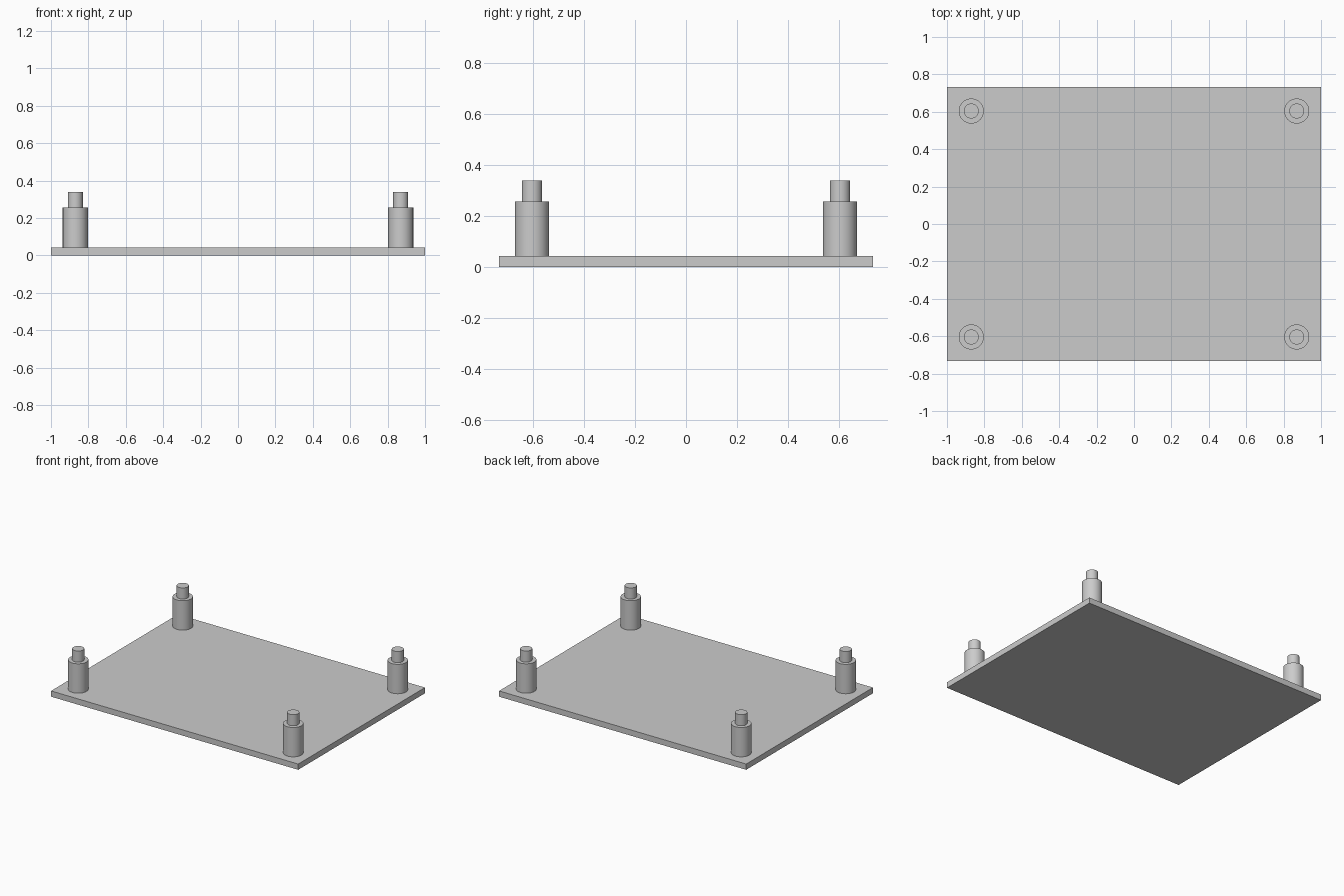
import bpy
import bmesh
import math
from mathutils import Matrix

cube = bpy.data.objects.get("Cube")
if cube:
    bpy.data.objects.remove(cube, do_unlink=True)

LENGTH, WIDTH, THICKNESS = 2.0, 1.465, 0.042
POST_X, POST_Y = 0.87, 0.604
POST_RADIUS, PIN_RADIUS = 0.067, 0.04
SHOULDER_Z, TOP_Z = 0.257, 0.338
SIDES = 48

grey = bpy.data.materials.new("plain grey")
grey.use_nodes = True
colour = (0.6, 0.6, 0.6, 1)
grey.diffuse_color = colour
grey.node_tree.nodes["Principled BSDF"].inputs["Base Color"].default_value = colour


def make_object(name, bm, location=(0, 0, 0)):
    mesh = bpy.data.meshes.new(name)
    bmesh.ops.recalc_face_normals(bm, faces=bm.faces)
    bm.to_mesh(mesh)
    bm.free()
    mesh.materials.append(grey)
    obj = bpy.data.objects.new(name, mesh)
    obj.location = location
    bpy.context.collection.objects.link(obj)
    return obj


# Flat rectangular base plate
bm = bmesh.new()
bmesh.ops.create_cube(bm, size=1, matrix=Matrix.Translation((0, 0, THICKNESS / 2))
                      @ Matrix.Diagonal((LENGTH, WIDTH, THICKNESS, 1)))
make_object("base_plate", bm)


def stepped_post(name, x, y):
    """Turn a stepped profile: wide standoff, shoulder, narrow pin."""
    profile = [(0, THICKNESS), (POST_RADIUS, THICKNESS), (POST_RADIUS, SHOULDER_Z),
               (PIN_RADIUS, SHOULDER_Z), (PIN_RADIUS, TOP_Z), (0, TOP_Z)]
    bm = bmesh.new()
    verts = [bm.verts.new((r, 0, z)) for r, z in profile]
    edges = [bm.edges.new(pair) for pair in zip(verts, verts[1:])]
    bmesh.ops.spin(bm, geom=verts + edges, cent=(0, 0, 0), axis=(0, 0, 1),
                   angle=math.tau, steps=SIDES, use_merge=True)
    bmesh.ops.remove_doubles(bm, verts=bm.verts, dist=0.0001)
    obj = make_object(name, bm, (x, y, 0))
    bpy.ops.object.select_all(action="DESELECT")
    obj.select_set(True)
    bpy.context.view_layer.objects.active = obj
    bpy.ops.object.shade_smooth_by_angle(angle=math.radians(30))


# One mounting post near each corner
for side, sx in (("left", 1), ("right", -1)):
    for end, sy in (("front", -1), ("back", 1)):
        stepped_post(f"{end}_{side}_post", sx * POST_X, sy * POST_Y)
